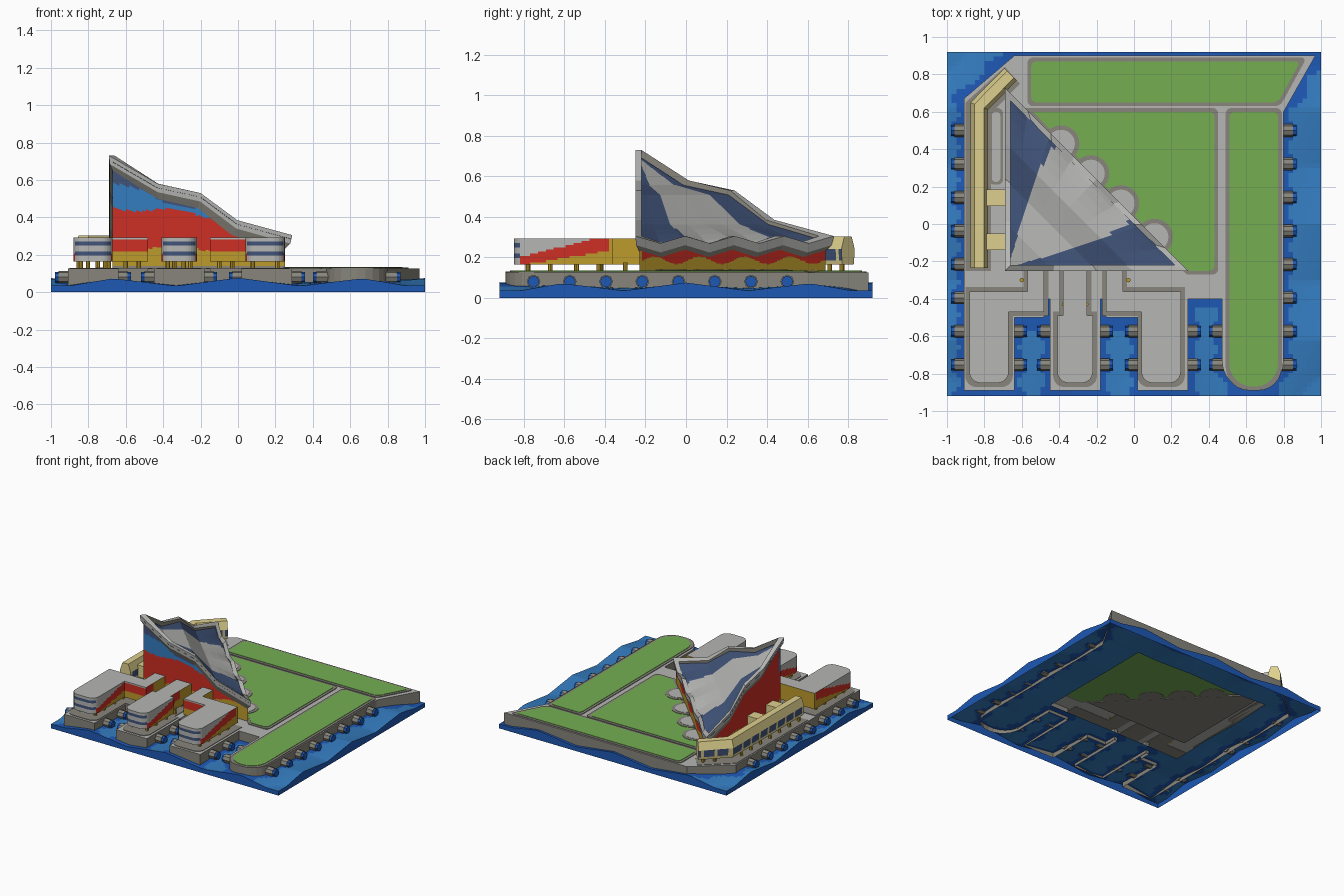
import bpy, bmesh, math
from mathutils import Vector, Matrix
from mathutils.geometry import intersect_point_line

if "Cube" in bpy.data.objects:
    bpy.data.objects.remove(bpy.data.objects["Cube"])

# ---------- materials ----------
def lin(c):
    c /= 255
    return c / 12.92 if c <= .04045 else ((c + .055) / 1.055) ** 2.4

PALETTE = [("deep_blue", (30, 88, 180)), ("light_blue", (52, 124, 192)), ("light_grey", (182, 182, 180)),
           ("warm_grey", (135, 133, 123)), ("green", (117, 175, 82)), ("red", (205, 46, 35)),
           ("yellow", (190, 155, 44)), ("navy", (65, 84, 122)), ("cream", (222, 208, 142))]
DEEP, LIGHT, GREY, WARM, GREEN, RED, YELLOW, NAVY, CREAM = range(9)
MATS = []
for n, c in PALETTE:
    m = bpy.data.materials.new(n)
    m.diffuse_color = (*[lin(v) for v in c], 1)
    m.use_nodes = True
    m.node_tree.nodes["Principled BSDF"].inputs["Base Color"].default_value = m.diffuse_color
    MATS.append(m)

# ---------- helpers ----------
def finish(name, bm):
    me = bpy.data.meshes.new(name)
    bm.to_mesh(me)
    bm.free()
    for m in MATS:
        me.materials.append(m)
    ob = bpy.data.objects.new(name, me)
    bpy.context.collection.objects.link(ob)
    return ob

def lerp_table(pts, s):
    for (a, za), (b, zb) in zip(pts, pts[1:]):
        if s <= b:
            return za + (zb - za) * max(0, s - a) / (b - a)
    return pts[-1][1]

def tri(t):  # triangle wave, 1 at whole numbers, -1 halfway
    return 4 * abs(t - math.floor(t) - .5) - 1

def grow(poly, d):  # mitred outward offset of a counter-clockwise outline
    out = []
    for i, p in enumerate(poly):
        a, b, c = (Vector(poly[k][:2]) for k in (i - 1, i, (i + 1) % len(poly)))
        u, v = (b - a).normalized(), (c - b).normalized()
        n1, n2 = Vector((u.y, -u.x)), Vector((v.y, -v.x))
        q = b + (n1 + n2) * d / (1 + n1.dot(n2))
        out.append((q.x, q.y) + tuple(p[2:]))
    return out

def outline(poly, step=9):  # round corners that carry a radius, then resample
    pts = []
    for i, p in enumerate(poly):
        b = Vector(p[:2])
        if len(p) < 3:
            pts.append(b)
            continue
        a, c = Vector(poly[i - 1][:2]), Vector(poly[(i + 1) % len(poly)][:2])
        u, v = (a - b).normalized() * p[2], (c - b).normalized() * p[2]
        for k in range(7):
            t = k / 6 * math.pi / 2
            pts.append(b + u * (1 - math.sin(t)) + v * (1 - math.cos(t)))
    res = []
    for i, p in enumerate(pts):
        q = pts[(i + 1) % len(pts)]
        n = max(1, math.ceil((q - p).length / step))
        res += [p.lerp(q, k / n) for k in range(n)]
    return res

def prism(name, poly, z0, top, rule, cap=None, rows=1, step=9, bottom=None, recess=0):
    bm = bmesh.new()
    pts = outline(poly, step)
    f = top if callable(top) else lambda x, y: top
    rings = [[bm.verts.new((p.x, p.y, z0 + (f(p.x, p.y) - z0) * r / rows)) for p in pts] for r in range(rows + 1)]
    for lo, hi in zip(rings, rings[1:]):
        for i in range(len(pts)):
            j = (i + 1) % len(pts)
            face = bm.faces.new((lo[i], lo[j], hi[j], hi[i]))
            c = face.calc_center_median()
            face.material_index = rule(*c) if callable(rule) else rule
    if bottom is not None:
        bm.faces.new(rings[0][::-1]).material_index = bottom
    if cap is not None:
        face = bm.faces.new(rings[-1])
        face.material_index = cap
        if recess:
            bmesh.ops.inset_region(bm, faces=[face], thickness=.018, depth=-recess)
    return finish(name, bm)

def plate(name, poly, z0, z1, mat):
    return prism(name, poly, z0, z1, mat, mat, bottom=mat)

def rect(x0, y0, x1, y1, *r):
    return [(x0, y0, *r), (x1, y0, *r), (x1, y1, *r), (x0, y1, *r)]

def posts(name, spots):
    bm = bmesh.new()
    for x, y in spots:
        bmesh.ops.create_cone(bm, segments=8, radius1=.012, radius2=.012, depth=.05, cap_ends=True,
                              matrix=Matrix.Translation((x, y, .15)))
    for f in bm.faces:
        f.material_index = YELLOW
    return finish(name, bm)

# ---------- quay and piers ----------
LAND = [(-.91, -.89), (-.64, -.89), (-.64, -.5), (-.48, -.5), (-.48, -.4), (-.45, -.4), (-.45, -.89), (-.18, -.89),
        (-.18, -.4), (-.15, -.4), (-.15, -.5), (.02, -.5), (.02, -.89), (.29, -.89), (.29, -.4), (.47, -.4),
        (.47, -.89, .16), (.8, -.89, .16), (.8, .6), (.97, .9), (-.64, .9), (-.91, .67)]
prism("quay", LAND, .03, .126, WARM, GREY)

# ---------- water sheet with wavy edge ----------
shore = [p.to_3d() for p in outline(LAND)]
fender_y = [.5 - .179 * k for k in range(8)]
bm = bmesh.new()
bmesh.ops.create_grid(bm, x_segments=80, y_segments=74, size=1)
for v in bm.verts:
    v.co.y *= .92
    x, y = v.co.x, v.co.y
    v.co.z = max(.035, .055 + .022 * tri(x / .667) * (abs(y) / .92) ** 4 + .02 * tri(y / .613) * abs(x) ** 4)
for f in bm.faces:
    c = f.calc_center_median()
    c.z = 0
    d = 9
    for a, b in zip(shore, shore[1:] + shore[:1]):
        q, t = intersect_point_line(c, a, b)
        d = min(d, (c - a.lerp(b, min(1, max(0, t)))).length)
    f.material_index = LIGHT if d > .045 + .022 * math.cos((c.y - .5) / .179 * 2 * math.pi) else DEEP
rim = [e for e in bm.edges if e.is_boundary]
new = bmesh.ops.extrude_edge_only(bm, edges=rim)["geom"]
for g in new:
    if isinstance(g, bmesh.types.BMVert):
        g.co.z = 0
    elif isinstance(g, bmesh.types.BMFace):
        g.material_index = DEEP
hole = [f for f in bm.faces if -.71 < f.calc_center_median().x < .5 and -.36 < f.calc_center_median().y < .64]
bmesh.ops.delete(bm, geom=hole, context='FACES')
finish("water", bm)

# ---------- fenders along the quay sides ----------
bm = bmesh.new()
spots = [(x, y, s) for y in fender_y for x, s in ((-.91, -1), (.8, 1))]
spots += [(x, y, s) for y in fender_y[6:] for x, s in
          ((-.64, 1), (-.45, -1), (-.18, 1), (.02, -1), (.29, 1), (.47, -1))]
for x, y, s in spots:
    for off, length, rad, mat in ((.02, .06, .034, WARM), (.058, .02, .029, DEEP)):
        vs = bmesh.ops.create_cone(bm, segments=8, radius1=rad, radius2=rad, depth=length, cap_ends=True,
                                   matrix=Matrix.Translation((x + s * off, y, .08)) @ Matrix.Rotation(math.pi / 2, 4, 'Y'))
        for f in {f for v in vs["verts"] for f in v.link_faces}:
            f.material_index = mat
finish("fenders", bm)

# ---------- lawns with kerbs ----------
LAWNS = {"back": [(-.55, .65, .03), (.77, .65, .03), (.89, .87, .03), (-.55, .87, .03)],
         "middle": [(.29, -.25, .01), (.43, -.25, .03), (.43, .6, .03), (-.54, .6, .01)],
         "right": [(.51, -.87, .125), (.77, -.87, .125), (.77, .6, .03), (.51, .6, .03)]}
for n, p in LAWNS.items():
    plate(n + "_kerb", grow(p, .02), .123, .131, WARM)
    plate(n + "_lawn", p, .12, .134, GREEN)
for k, (x, y) in enumerate([(-.39, .43), (-.23, .27), (-.07, .11), (.11, -.07)]):
    for n, r, z in (("kerb", .098, .137), ("paving", .074, .139)):
        ring = [(x + r * math.cos(a * math.pi / 14), y + r * math.sin(a * math.pi / 14)) for a in range(28)]
        plate(f"terrace_{n}_{k}", ring, .118 if n == "kerb" else .124, z, WARM if n == "kerb" else GREY)
plate("walk_kerb", rect(-.775, .21, -.7, .62, .03), .124, .129, WARM)
plate("walk_paving", rect(-.76, .225, -.715, .6, .02), .124, .131, GREY)

# ---------- main triangular hall ----------
PROFILE = [(0, .73), (.265, .58), (.5, .53), (.7, .385), (1, .305)]
def roof_z(x, y):
    return lerp_table(PROFILE, (x + y + .94) / .98)

def hall_colour(x, y, z):
    w = .018 * math.sin(14 * (x - y))
    if z + w < .185:
        return YELLOW
    if y < -.22:
        if z + w < .235:
            return YELLOW
        if z - w > .57 - .28 * (x + .66):
            return NAVY
        if z + w > .46 - .1 * (x + .66):
            return LIGHT
    return RED

HALL = [(-.67, -.23), (.25, -.23), (-.67, .69)]
plate("hall_floor", HALL, .117, .14, WARM)
prism("hall_walls", HALL, .13, lambda x, y: roof_z(x, y) - .055, hall_colour, rows=32, step=.018)

# roof skin: strips between the two raised edges, zigzag on the long side
def zigzag(f):
    return .018 * (tri(f * 4) - 1)

def roof_point(s, f):
    return Vector((-.69 + .98 * s * f, -.25 + .98 * s * (1 - f), lerp_table(PROFILE, s) + zigzag(f) * s ** 8))

bm = bmesh.new()
ss = [.02, .06, .12, .19, .265, .34, .42, .5, .57, .63, .7, .78, .86, .93, .99]
grid = [[bm.verts.new(roof_point(s, k / 48) - Vector((0, 0, .022))) for k in range(49)] for s in ss]
for r in range(len(ss) - 1):
    for k in range(48):
        f = bm.faces.new((grid[r][k], grid[r + 1][k], grid[r + 1][k + 1], grid[r][k + 1]))
        edge = min(k + .5, 47.5 - k) / 48
        f.material_index = NAVY if edge < .30 - .06 * math.sin(ss[r] * math.pi) + .12 * max(0, .25 - ss[r]) else GREY
bmesh.ops.reverse_faces(bm, faces=[f for f in bm.faces if f.normal.z < 0])
finish("hall_roof", bm)

# roof rim: bevelled band swept around the three edges
marks = [a for a, _ in PROFILE]
loop = [roof_point(s, 1) for s in marks] + [roof_point(1, 1 - k / 8) for k in range(1, 8)]
loop += [roof_point(s, 0) for s in marks[:0:-1]]
centre = Vector((-.403, .037))
bm = bmesh.new()
rings = []
for inset, drop in ((.03, .04), (.03, 0), (0, 0), (.004, .045), (.022, .085)):
    rings.append([bm.verts.new((*(centre + (p.xy - centre) * (1 - inset / .287)), p.z - drop)) for p in loop])
for mat, a, b in zip((WARM, GREY, GREY, WARM), rings, rings[1:]):
    for i in range(len(loop)):
        j = (i + 1) % len(loop)
        bm.faces.new((a[i], b[i], b[j], a[j])).material_index = mat
finish("hall_roof_rim", bm)

# ---------- three front wings on posts ----------
def wing_colour(x, y, z):
    if y < -.815:
        return NAVY if .2 < z < .222 or .25 < z < .272 else GREY
    if z > .2 + .24 * (y + .83):
        return GREY
    return RED if z > .165 + .16 * (y + .8) and y < -.38 else YELLOW

LEFT = [(-.57, -.22), (-.57, -.36), (-.88, -.36), (-.88, -.85, .06), (-.67, -.85, .06), (-.67, -.47),
        (-.48, -.47), (-.48, -.22)]
MIDDLE = [(-.38, -.22), (-.38, -.49), (-.41, -.49), (-.41, -.85, .06), (-.22, -.85, .06), (-.22, -.49),
          (-.25, -.49), (-.25, -.22)]
RIGHT = [(-.63 - p[0], *p[1:]) for p in LEFT[::-1]]
for n, poly, legs in (("left", LEFT, (-.84, -.71)), ("middle", MIDDLE, (-.375, -.255)), ("right", RIGHT, (.08, .21))):
    plate(n + "_wing_kerb", grow(poly, .022), .124, .13, WARM)
    prism(n + "_wing", poly, .165, .292, wing_colour, GREY, rows=12, step=.02, bottom=YELLOW, recess=.008)
    posts(n + "_wing_posts", [(x, y) for x in legs for y in (-.78, -.67, -.54, -.43)])
posts("link_posts", [(x, y) for x in (-.6, -.53, -.34, -.29, -.1, -.03) for y in (-.3, -.42)])

# ---------- side gallery: tube along the left quay ----------
SECTION = [(-.04, .165), (-.043, .185), (-.047, .24), (-.026, .302), (.026, .302), (.047, .24), (.043, .185), (.04, .165)]
A, B, C = Vector((-.827, -.235)), Vector((-.827, .63)), Vector((-.66, .80))
n1 = Vector((1, 0))
d2 = (C - B).normalized()
n2 = Vector((d2.y, -d2.x))
path = [(A.lerp(B, k / 40), n1) for k in range(40)] + [(B, (n1 + n2) / (1 + n1.dot(n2)))]
path += [(B.lerp(C, k / 12), n2) for k in range(1, 13)]
bm = bmesh.new()
rings = [[bm.verts.new((*(p + n * o), z)) for o, z in SECTION] for p, n in path]
for i, (a, b) in enumerate(zip(rings, rings[1:])):
    for k in range(8):
        f = bm.faces.new((a[k], b[k], b[(k + 1) % 8], a[(k + 1) % 8]))
        f.material_index = NAVY if k in (1, 5) and i % 5 else YELLOW if k == 7 else CREAM
for r in (rings[0], rings[-1][::-1]):
    bm.faces.new(r).material_index = CREAM
bmesh.ops.recalc_face_normals(bm, faces=bm.faces)
finish("gallery", bm)
plate("gallery_kerb", [(-.9, -.25), (-.765, -.25), (-.765, .59), (-.61, .75), (-.69, .84), (-.9, .65)], .124, .129, WARM)
posts("gallery_posts", [(-.827 + o, -.2 + .12 * k) for k in range(7) for o in (-.025, .025)] + [(-.75, .71), (-.69, .77)])
for n, y in (("rear", .14), ("front", -.095)):
    plate(n + "_gallery_link", rect(-.79, y - .045, -.67, y + .045), .17, .265, CREAM)
